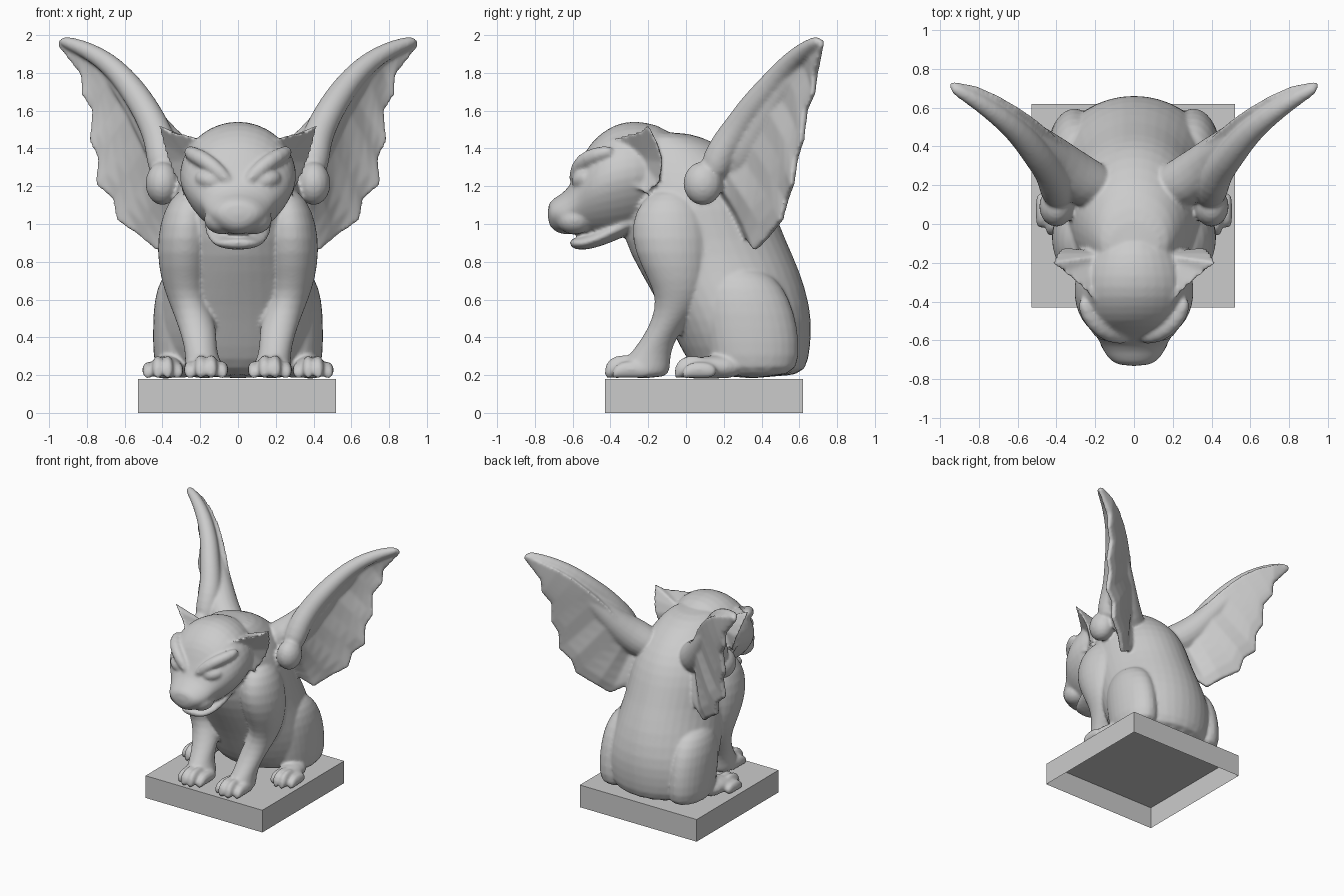
import bpy, bmesh, math
from mathutils import Vector, Matrix, Euler

if "Cube" in bpy.data.objects:
    bpy.data.objects.remove(bpy.data.objects["Cube"])

parts = []


def finish(name, bm, mirror=False, sub=0):
    bmesh.ops.recalc_face_normals(bm, faces=bm.faces)
    me = bpy.data.meshes.new(name)
    bm.to_mesh(me)
    bm.free()
    ob = bpy.data.objects.new(name, me)
    bpy.context.collection.objects.link(ob)
    if mirror:
        m = ob.modifiers.new("Mirror", 'MIRROR')
        m.use_mirror_merge = False
    if sub:
        s = ob.modifiers.new("Subsurf", 'SUBSURF')
        s.levels = s.render_levels = sub
    parts.append(ob)
    return ob


def loft(name, rings, **kw):
    bm = bmesh.new()
    rows = [[bm.verts.new(p) for p in r] for r in rings]
    n = len(rows[0])
    for a, b in zip(rows, rows[1:]):
        for i in range(n):
            j = (i + 1) % n
            bm.faces.new((a[i], a[j], b[j], b[i]))
    bm.faces.new(rows[0])
    bm.faces.new(rows[-1])
    return finish(name, bm, **kw)


def extents(name, axis, table, n=14, narrow=0.0, mirror=False):
    """Loft of ellipses: each row is position, x min, x max, other min, other max."""
    rings = []
    for p, x0, x1, q0, q1 in table:
        ring = []
        for i in range(n):
            c, s = math.cos(2 * math.pi * i / n), math.sin(2 * math.pi * i / n)
            x = (x0 + x1) / 2 + (x1 - x0) / 2 * c * (1 - narrow * max(0, -s))
            q = (q0 + q1) / 2 + (q1 - q0) / 2 * s
            ring.append((x, q, p) if axis == 'z' else (x, p, q))
        rings.append(ring)
    return loft(name, rings, mirror=mirror, sub=1)


def tube(name, path, n=10):
    pts = [Vector(p[:3]) for p in path]
    rings = []
    for k, p in enumerate(pts):
        d = (pts[min(k + 1, len(pts) - 1)] - pts[max(k - 1, 0)]).normalized()
        u = d.cross(Vector((0.6, -0.8, 0.1))).normalized()
        v = d.cross(u)
        rings.append([p + path[k][3] * (u * math.cos(2 * math.pi * i / n)
                      + v * math.sin(2 * math.pi * i / n)) for i in range(n)])
    return loft(name, rings, mirror=True, sub=1)


def ball(name, loc, scale, rot=(0, 0, 0), mirror=True):
    bm = bmesh.new()
    bmesh.ops.create_uvsphere(bm, u_segments=16, v_segments=10, radius=1)
    bm.transform(Matrix.LocRotScale(Vector(loc), Euler(rot), Vector(scale)))
    return finish(name, bm, mirror=mirror)


# Torso and neck
extents("torso", 'z', [
    (0.18, -.34, .34, .08, .62), (0.28, -.40, .40, .00, .655),
    (0.42, -.43, .43, -.07, .67), (0.56, -.425, .425, -.14, .665),
    (0.75, -.385, .385, -.25, .61), (0.92, -.36, .36, -.34, .53),
    (1.08, -.36, .36, -.35, .47), (1.22, -.32, .32, -.34, .40),
    (1.33, -.27, .27, -.32, .30), (1.43, -.21, .21, -.28, .17),
    (1.49, -.15, .15, -.24, .0)], n=20)

# Front legs
extents("front_leg", 'z', [
    (1.19, .19, .29, -.14, -.02), (1.13, .15, .37, -.24, .07),
    (1.0, .13, .42, -.30, .13), (.85, .13, .435, -.28, .135),
    (.70, .16, .41, -.20, .12), (.60, .17, .375, -.16, .09),
    (.50, .12, .335, -.18, .03), (.40, .11, .30, -.23, -.05),
    (.31, .11, .28, -.30, -.08), (.24, .07, .285, -.36, -.08),
    (.18, .07, .285, -.36, -.09)], mirror=True)

# Haunches and hind feet
extents("haunch", 'z', [
    (.77, .20, .35, .18, .38), (.72, .18, .41, .11, .48),
    (.60, .16, .45, .075, .56), (.45, .16, .455, .09, .60),
    (.30, .16, .455, .12, .61), (.18, .16, .43, .14, .58)], mirror=True)
extents("hind_foot", 'y', [
    (.30, .30, .44, .18, .30), (.15, .29, .47, .18, .31),
    (.05, .29, .48, .18, .295), (-.01, .30, .47, .18, .26)], mirror=True)


# Toes
def toe(name, x, y, w, length, top):
    h = top - .18
    extents(name, 'y', [
        (y + length, x - w, x + w, .18, top - .02),
        (y + length * .5, x - w, x + w, .18, top),
        (y + length * .2, x - w, x + w, .18, top - h * .1),
        (y + .01, x - w * .9, x + w * .9, .18, top - h * .35),
        (y, x - w * .5, x + w * .5, .18, .18 + h * .4)], n=8, mirror=True)


for i in range(4):
    inner = i in (1, 2)
    toe("front_toe", .085 + .056 * i, -.43 if inner else -.39, .037, .22, .32 if inner else .285)
    toe("hind_toe", .32 + .052 * i, -.06 if inner else -.02, .034, .19, .315 if inner else .28)

# Head with muzzle
extents("head", 'y', [
    (-.05, -.18, .18, 1.05, 1.48), (-.15, -.27, .27, 1.0, 1.53),
    (-.27, -.315, .315, .95, 1.555), (-.38, -.32, .32, .93, 1.535),
    (-.47, -.295, .295, .93, 1.47), (-.53, -.25, .25, .94, 1.40),
    (-.575, -.20, .20, .945, 1.29), (-.625, -.175, .175, .94, 1.18),
    (-.69, -.145, .145, .95, 1.145), (-.735, -.085, .085, 1.0, 1.11)],
    n=18, narrow=.2)
extents("lower_jaw", 'y', [
    (-.22, -.17, .17, .98, 1.10), (-.35, -.19, .19, .92, 1.05),
    (-.45, -.165, .165, .88, .98), (-.55, -.13, .13, .855, .93),
    (-.62, -.08, .08, .875, .925)])
ball("muzzle_cheek", (.085, -.59, 1.025), (.095, .10, .08))
ball("nose", (0, -.685, 1.09), (.065, .045, .035), mirror=False)
ball("eye", (.155, -.545, 1.235), (.08, .055, .05), (0, -.25, .5))
tube("brow", [(.03, -.59, 1.20, .025), (.09, -.585, 1.27, .042), (.17, -.55, 1.335, .046),
              (.24, -.47, 1.37, .045), (.27, -.38, 1.39, .03)])

# Cupped ears
outline = [Vector(p) for p in (
    (.20, -.40, 1.45), (.28, -.32, 1.475), (.36, -.25, 1.49), (.43, -.2, 1.53),
    (.405, -.15, 1.43), (.375, -.12, 1.33), (.32, -.14, 1.21), (.29, -.22, 1.15),
    (.30, -.31, 1.24), (.27, -.38, 1.37))]
hollow, back = Vector((.26, -.24, 1.34)), Vector((.10, -.15, 1.39))
loft("ear", [[p.lerp(c, t) for p in outline] for c, t in
             ((hollow, .85), (hollow, .5), (hollow, .15), (hollow, 0), (back, .12), (back, .5), (back, .9))],
     mirror=True)

# Wing membrane: leading point, trailing point, root thickness, from tip to root
stations = [
    (.95, .71, 1.975, .96, .71, 1.945, .01), (.85, .66, 1.945, .83, .68, 1.79, .04),
    (.74, .59, 1.89, .83, .67, 1.69, .06), (.65, .52, 1.82, .77, .63, 1.60, .075),
    (.58, .455, 1.74, .785, .61, 1.44, .09), (.53, .395, 1.67, .74, .58, 1.35, .105),
    (.48, .33, 1.59, .75, .56, 1.21, .12), (.44, .28, 1.51, .66, .53, 1.13, .14),
    (.41, .22, 1.43, .64, .50, 1.02, .16), (.40, .17, 1.34, .51, .43, .93, .17),
    (.38, .14, 1.25, .43, .36, .86, .15), (.28, .15, 1.20, .28, .30, .95, .12)]
normal = Vector((-.6, .8, 0))
steps = [i / 6 for i in range(7)]
rings = []
for k, st in enumerate(stations):
    lead, trail, thick = Vector(st[:3]), Vector(st[3:6]), st[6]
    fold = .012 * (-1) ** k + thick * .15
    rings.append([lead.lerp(trail, s) + normal * (fold * math.sin(math.pi * s) - .008) for s in steps]
                 + [lead.lerp(trail, s) + normal * (thick * (1 - s) ** .7 + .022) for s in reversed(steps)])
loft("wing_membrane", rings, mirror=True)

# Wing arm, knuckle and the muscle joining the wing to the back
radii = (.028, .042, .054, .062, .07, .076, .08, .085, .09, .09, .085)
tube("wing_arm", [(*st[:3], r) for st, r in zip(stations, radii)])
ball("wing_knuckle", (.40, .09, 1.215), (.09, .105, .115))
tube("wing_root", [(.12, .17, 1.22, .10), (.23, .20, 1.26, .14), (.33, .26, 1.33, .14),
                   (.41, .35, 1.44, .11), (.50, .43, 1.58, .085), (.60, .52, 1.71, .06),
                   (.72, .60, 1.83, .03)])

# Fuse all the parts into one smoothly blended sculpted body
bm = bmesh.new()
deps = bpy.context.evaluated_depsgraph_get()
for ob in parts:
    bm.from_mesh(bpy.data.meshes.new_from_object(ob.evaluated_get(deps)))
for ob in parts:
    bpy.data.objects.remove(ob)
body = finish("winged_beast", bm)
remesh = body.modifiers.new("Remesh", 'REMESH')
remesh.mode, remesh.voxel_size, remesh.use_smooth_shade = 'VOXEL', .011, True
smooth = body.modifiers.new("Smooth", 'SMOOTH')
smooth.factor, smooth.iterations = .5, 6

# Plinth, open underneath
bm = bmesh.new()
bmesh.ops.create_cube(bm, size=1)
bm.transform(Matrix.LocRotScale(Vector((-.005, .095, .09)), None, Vector((1.05, 1.05, .18))))
bmesh.ops.delete(bm, geom=[f for f in bm.faces if f.calc_center_median().z < .01], context='FACES_ONLY')
finish("plinth", bm)
